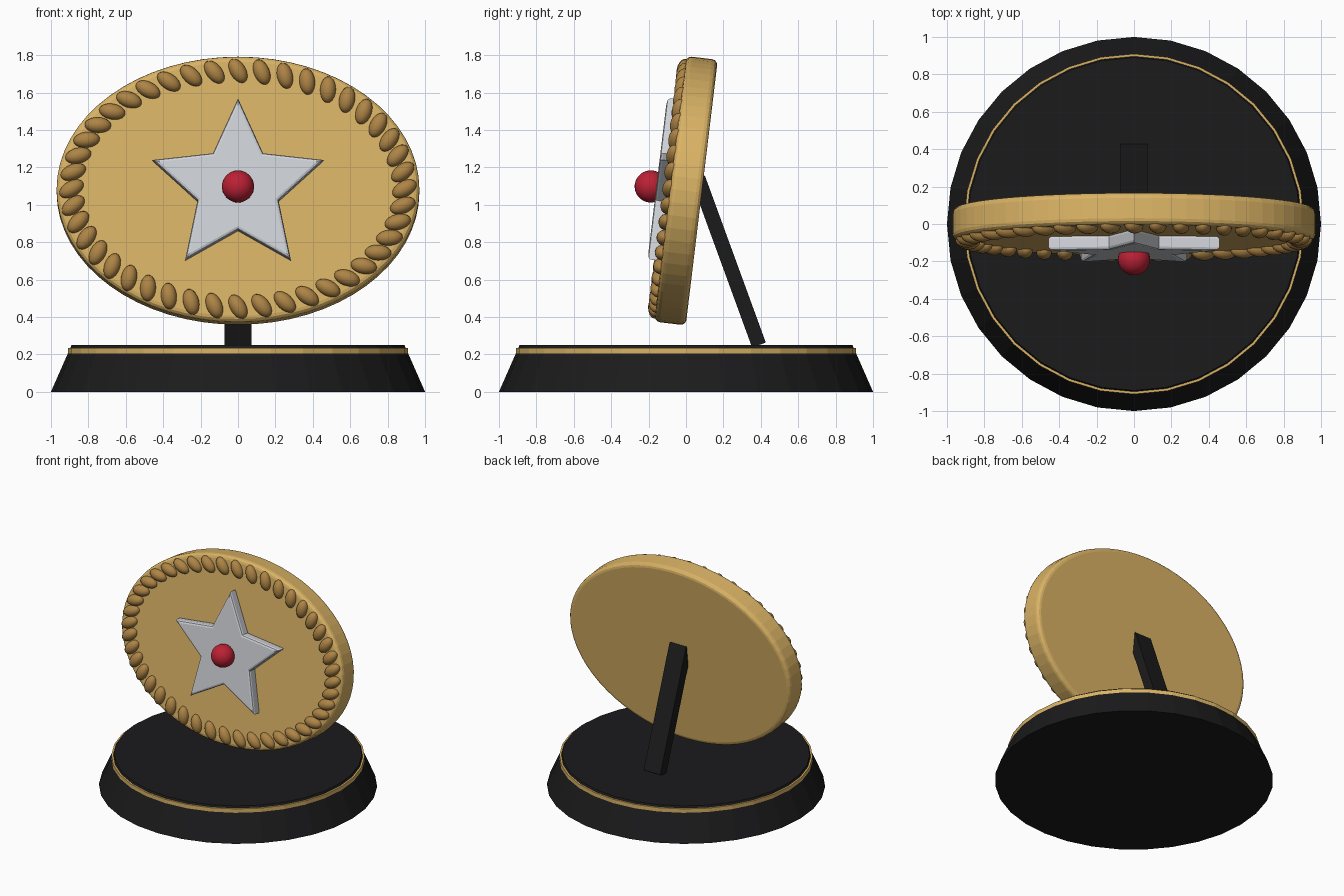
import bpy
import bmesh
from math import sin, cos, pi, radians
from mathutils import Matrix, Vector

if "Cube" in bpy.data.objects:
    bpy.data.objects.remove(bpy.data.objects["Cube"], do_unlink=True)


def material(name, color):
    mat = bpy.data.materials.new(name)
    mat.use_nodes = True
    mat.diffuse_color = (*color, 1)
    mat.node_tree.nodes["Principled BSDF"].inputs["Base Color"].default_value = (*color, 1)
    return mat


GOLD = material("gold", (0.70, 0.45, 0.13))
BRONZE = material("bronze", (0.42, 0.23, 0.06))
SILVER = material("silver", (0.63, 0.65, 0.69))
RED = material("red", (0.50, 0.015, 0.035))
BLACK = material("black", (0.011, 0.011, 0.012))

# Plaque frame: leaning back, local -y is the front normal
PLAQUE = Matrix.Translation((0, 0, 1.075)) @ Matrix.Rotation(-0.12, 4, 'X')
FACE_Y = -0.085


def finish(bm, name, mat, matrix=Matrix(), smooth=False):
    bmesh.ops.recalc_face_normals(bm, faces=bm.faces)
    mesh = bpy.data.meshes.new(name)
    bm.to_mesh(mesh)
    bm.free()
    mesh.materials.append(mat)
    for poly in mesh.polygons:
        poly.use_smooth = smooth
    obj = bpy.data.objects.new(name, mesh)
    bpy.context.collection.objects.link(obj)
    obj.matrix_world = matrix
    return obj


def frustum(name, mat, r_bottom, r_top, z0, z1, sides=32):
    bm = bmesh.new()
    bmesh.ops.create_cone(bm, cap_ends=True, segments=sides, radius1=r_bottom,
                          radius2=r_top, depth=z1 - z0,
                          matrix=Matrix.Translation((0, 0, (z0 + z1) / 2)))
    return finish(bm, name, mat)


# Plinth and its trim band
frustum("plinth", BLACK, 1.0, 0.89, 0, 0.25)
frustum("plinth_band", GOLD, 0.91, 0.91, 0.195, 0.235)

# Sloping rear strut
foot = Vector((0, 0.39, 0.25))
length, lean = 0.95, 0.35
bm = bmesh.new()
bmesh.ops.create_cube(bm, size=1, matrix=Matrix.Translation((0, 0, length / 2))
                      @ Matrix.Diagonal((0.145, 0.078, length, 1)))
finish(bm, "rear_strut", BLACK, Matrix.Translation(foot) @ Matrix.Rotation(lean, 4, 'X'))

# Oval plaque with rounded rim
bm = bmesh.new()
bmesh.ops.create_cone(bm, cap_ends=True, segments=64, radius1=1, radius2=1, depth=1,
                      matrix=Matrix.Diagonal((0.97, 0.17, 0.715, 1))
                      @ Matrix.Rotation(pi / 2, 4, 'X'))
plaque = finish(bm, "plaque", GOLD, PLAQUE)
bevel = plaque.modifiers.new("rim_bevel", 'BEVEL')
bevel.width = 0.03
bevel.segments = 3
bevel.limit_method = 'ANGLE'
bevel.angle_limit = radians(60)

# Rope border of slanted beads
BEADS = 44
bm = bmesh.new()
for i in range(BEADS):
    a = 2 * pi * i / BEADS
    bmesh.ops.create_uvsphere(
        bm, u_segments=16, v_segments=10, radius=1,
        matrix=Matrix.Translation((0.89 * cos(a), FACE_Y, 0.635 * sin(a)))
        @ Matrix.Rotation(-(a + radians(30)), 4, 'Y')
        @ Matrix.Diagonal((0.071, 0.042, 0.042, 1)))
finish(bm, "rope_border", BRONZE, PLAQUE, smooth=True)

# Five-pointed star with softened front and back rims
bm = bmesh.new()
outline = []
for i in range(10):
    r = 0.48 if i % 2 == 0 else 0.228
    a = pi / 2 + i * pi / 5
    outline.append(bm.verts.new((r * cos(a), -0.16, r * sin(a))))
front = bm.faces.new(outline)
back = bmesh.ops.extrude_face_region(bm, geom=[front], use_keep_orig=True)["geom"]
bmesh.ops.translate(bm, vec=(0, 0.08, 0),
                    verts=[v for v in back if isinstance(v, bmesh.types.BMVert)])
rims = [e for e in bm.edges if abs(e.verts[0].co.y - e.verts[1].co.y) < 0.01]
bmesh.ops.bevel(bm, geom=rims, offset=0.016, segments=2, profile=0.5, affect='EDGES')
finish(bm, "star", SILVER, PLAQUE)

# Centre ball
bm = bmesh.new()
bmesh.ops.create_uvsphere(bm, u_segments=32, v_segments=16, radius=0.086,
                          matrix=Matrix.Translation((0, -0.19, 0)))
finish(bm, "centre_ball", RED, PLAQUE, smooth=True)
